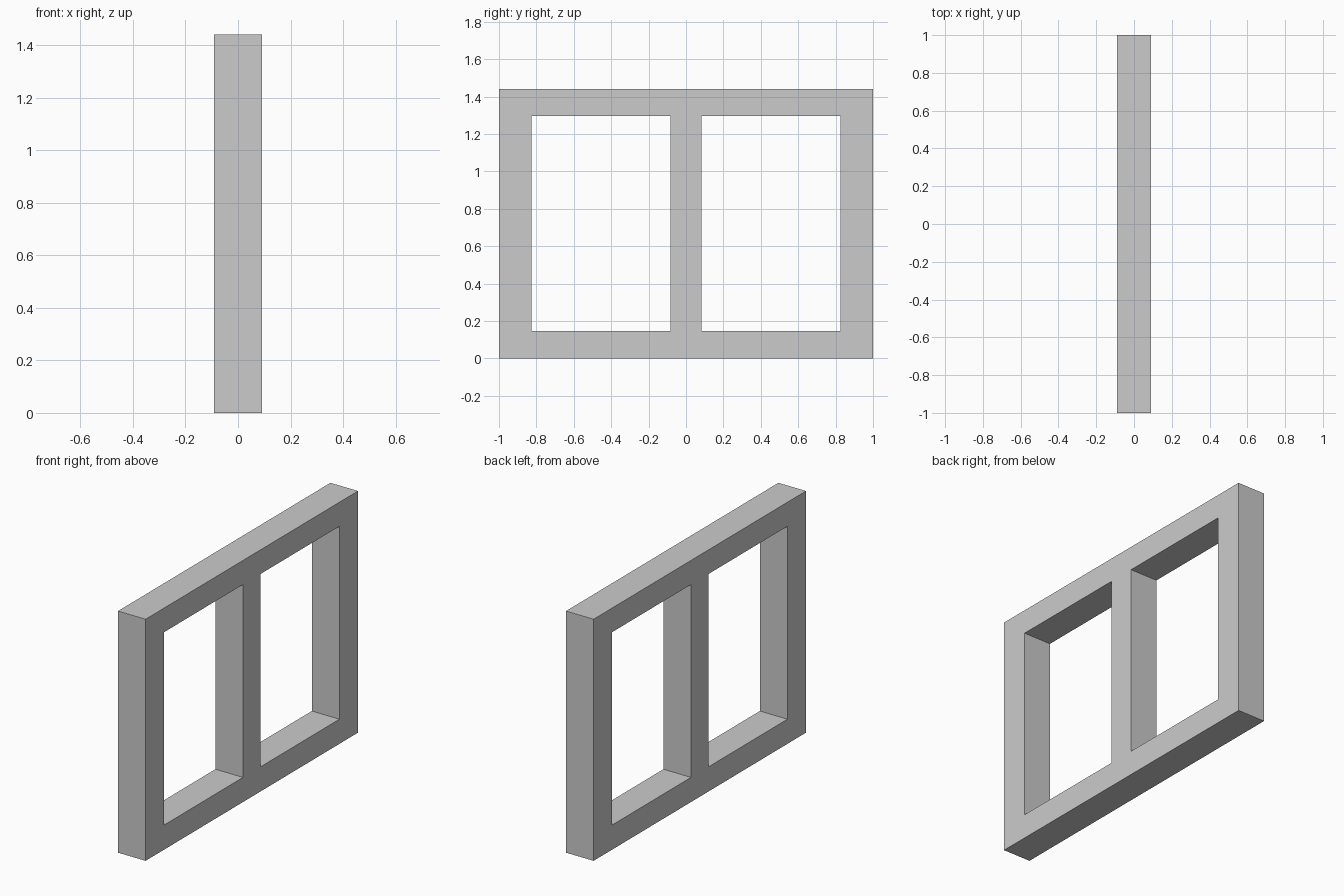
import bpy
import bmesh

if "Cube" in bpy.data.objects:
    bpy.data.objects.remove(bpy.data.objects["Cube"])

HALF_DEPTH = 0.091
YS = [-1.0, -0.825, -0.083, 0.083, 0.825, 1.0]   # stile and mullion edges
ZS = [0.0, 0.147, 1.296, 1.44]                   # sill and head rail edges
OPENINGS = {(1, 1), (3, 1)}                      # (column, row) cells left empty

bm = bmesh.new()

# Flat two-pane frame face, laid out as a grid of cells
grid = [[bm.verts.new((-HALF_DEPTH, y, z)) for z in ZS] for y in YS]
for i in range(len(YS) - 1):
    for j in range(len(ZS) - 1):
        if (i, j) not in OPENINGS:
            bm.faces.new((grid[i][j], grid[i + 1][j],
                          grid[i + 1][j + 1], grid[i][j + 1]))

# Extrude the face through the frame depth
result = bmesh.ops.extrude_face_region(bm, geom=bm.faces[:], use_keep_orig=True)
moved = [g for g in result["geom"] if isinstance(g, bmesh.types.BMVert)]
bmesh.ops.translate(bm, verts=moved, vec=(2 * HALF_DEPTH, 0, 0))
bmesh.ops.recalc_face_normals(bm, faces=bm.faces[:])

mesh = bpy.data.meshes.new("window_frame")
bm.to_mesh(mesh)
bm.free()
frame = bpy.data.objects.new("window_frame", mesh)
bpy.context.collection.objects.link(frame)
